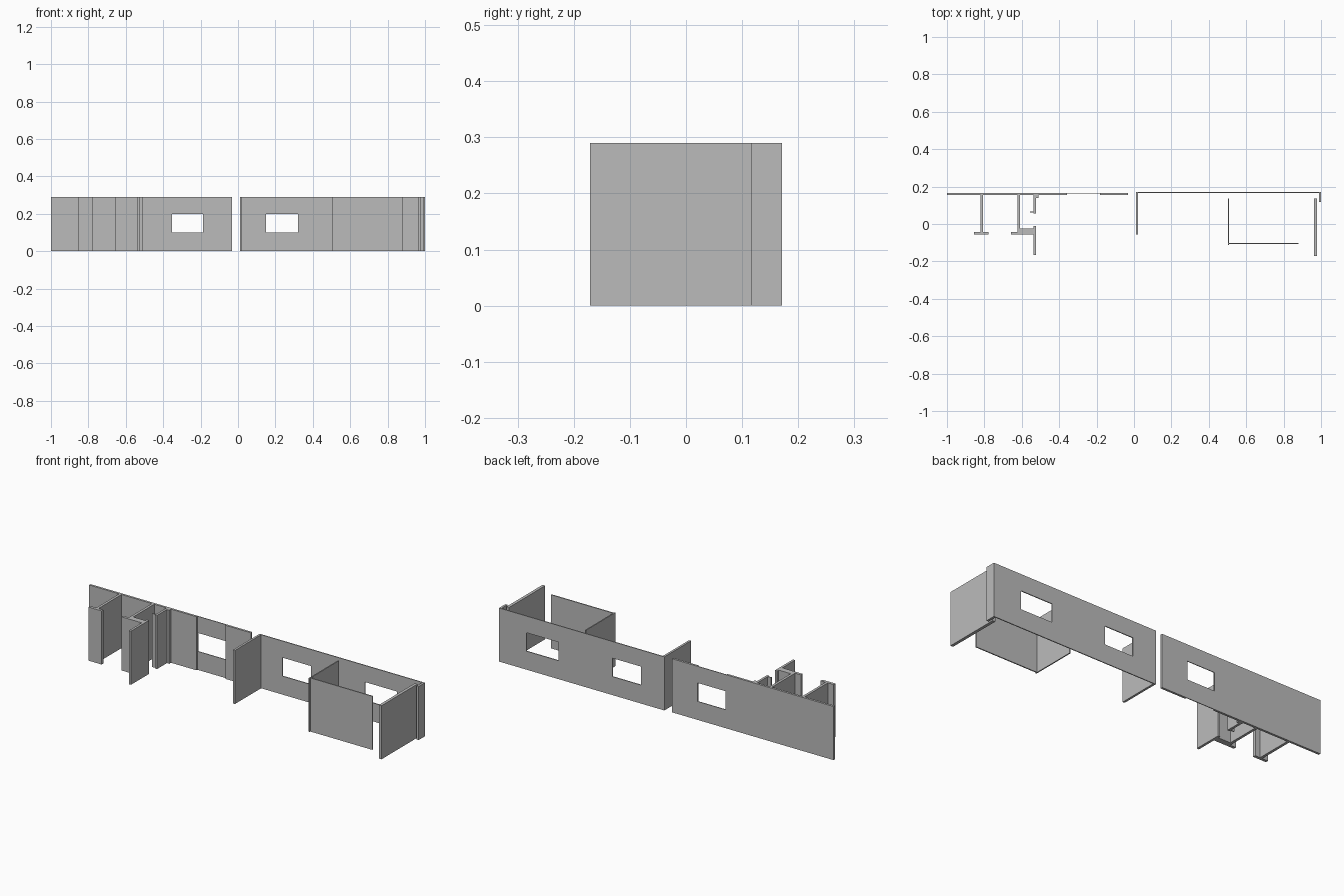
import bpy
import bmesh

if "Cube" in bpy.data.objects:
    bpy.data.objects.remove(bpy.data.objects["Cube"])

HEIGHT = 0.29
SILL, HEAD = 0.10, 0.20

plaster = bpy.data.materials.new("plaster_grey")
plaster.use_nodes = True
grey = (0.5, 0.5, 0.5, 1)
plaster.diffuse_color = grey
plaster.node_tree.nodes["Principled BSDF"].inputs["Base Color"].default_value = grey


def finish(name, bm):
    bmesh.ops.recalc_face_normals(bm, faces=bm.faces)
    mesh = bpy.data.meshes.new(name)
    bm.to_mesh(mesh)
    bm.free()
    mesh.materials.append(plaster)
    obj = bpy.data.objects.new(name, mesh)
    bpy.context.collection.objects.link(obj)


def extrude(bm, offset):
    res = bmesh.ops.extrude_face_region(bm, geom=bm.faces[:])
    verts = [v for v in res["geom"] if isinstance(v, bmesh.types.BMVert)]
    bmesh.ops.translate(bm, verts=verts, vec=offset)


def plan_wall(name, outline):
    """Full-height wall raised from its floor outline."""
    bm = bmesh.new()
    bm.faces.new([bm.verts.new((x, y, 0)) for x, y in outline])
    extrude(bm, (0, 0, HEIGHT))
    finish(name, bm)


def box_wall(name, x0, x1, y0, y1):
    plan_wall(name, [(x0, y0), (x1, y0), (x1, y1), (x0, y1)])


def window_wall(name, x0, x1, y0, y1, windows):
    """Straight wall along x with rectangular window openings."""
    bm = bmesh.new()
    xs = sorted([x0, x1] + [x for w in windows for x in w])
    zs = [0, SILL, HEAD, HEIGHT]
    grid = [[bm.verts.new((x, y0, z)) for z in zs] for x in xs]
    for i in range(len(xs) - 1):
        for k in range(3):
            if k == 1 and (xs[i], xs[i + 1]) in windows:
                continue
            bm.faces.new((grid[i][k], grid[i + 1][k],
                          grid[i + 1][k + 1], grid[i][k + 1]))
    extrude(bm, (0, y1 - y0, 0))
    finish(name, bm)


# Right-hand rear wall, recessed at its window
box_wall("rear_wall_right_end", -1.0, -0.357, 0.155, 0.167)
window_wall("rear_wall_right_window", -0.357, -0.183, 0.163, 0.167,
            [(-0.352, -0.186)])
box_wall("rear_wall_right_inner", -0.183, -0.032, 0.155, 0.167)

# Left-hand rear wall with two windows
window_wall("rear_wall_left", 0.01, 1.0, 0.166, 0.171,
            [(0.15, 0.32), (0.645, 0.835)])

# T-shaped partition
plan_wall("t_partition", [
    (-0.82, 0.155), (-0.82, -0.042), (-0.855, -0.042), (-0.855, -0.057),
    (-0.777, -0.057), (-0.777, -0.042), (-0.806, -0.042), (-0.806, 0.155)])

# Stepped partition with its cross stub
plan_wall("stepped_partition", [
    (-0.624, 0.155), (-0.624, -0.042), (-0.658, -0.042), (-0.658, -0.057),
    (-0.537, -0.057), (-0.537, -0.025), (-0.61, -0.025), (-0.61, 0.155)])
box_wall("cross_stub", -0.537, -0.524, -0.167, -0.012)

# Short partition with small door jambs
plan_wall("short_partition", [
    (-0.537, 0.155), (-0.537, 0.068), (-0.557, 0.068), (-0.557, 0.062),
    (-0.537, 0.062), (-0.537, 0.056), (-0.524, 0.056), (-0.524, 0.14),
    (-0.51, 0.14), (-0.51, 0.155)])

# Middle cross wall
box_wall("middle_cross_wall", 0.01, 0.022, -0.057, 0.166)

# Thin free-standing L partition
plan_wall("l_partition", [
    (0.502, 0.137), (0.502, -0.113), (0.508, -0.113), (0.508, -0.107),
    (0.879, -0.107), (0.879, -0.101), (0.508, -0.101), (0.508, 0.137)])

# Left end wall and rear corner return
box_wall("left_end_wall", 0.963, 0.979, -0.171, 0.137)
box_wall("corner_return", 0.988, 1.0, 0.117, 0.166)
